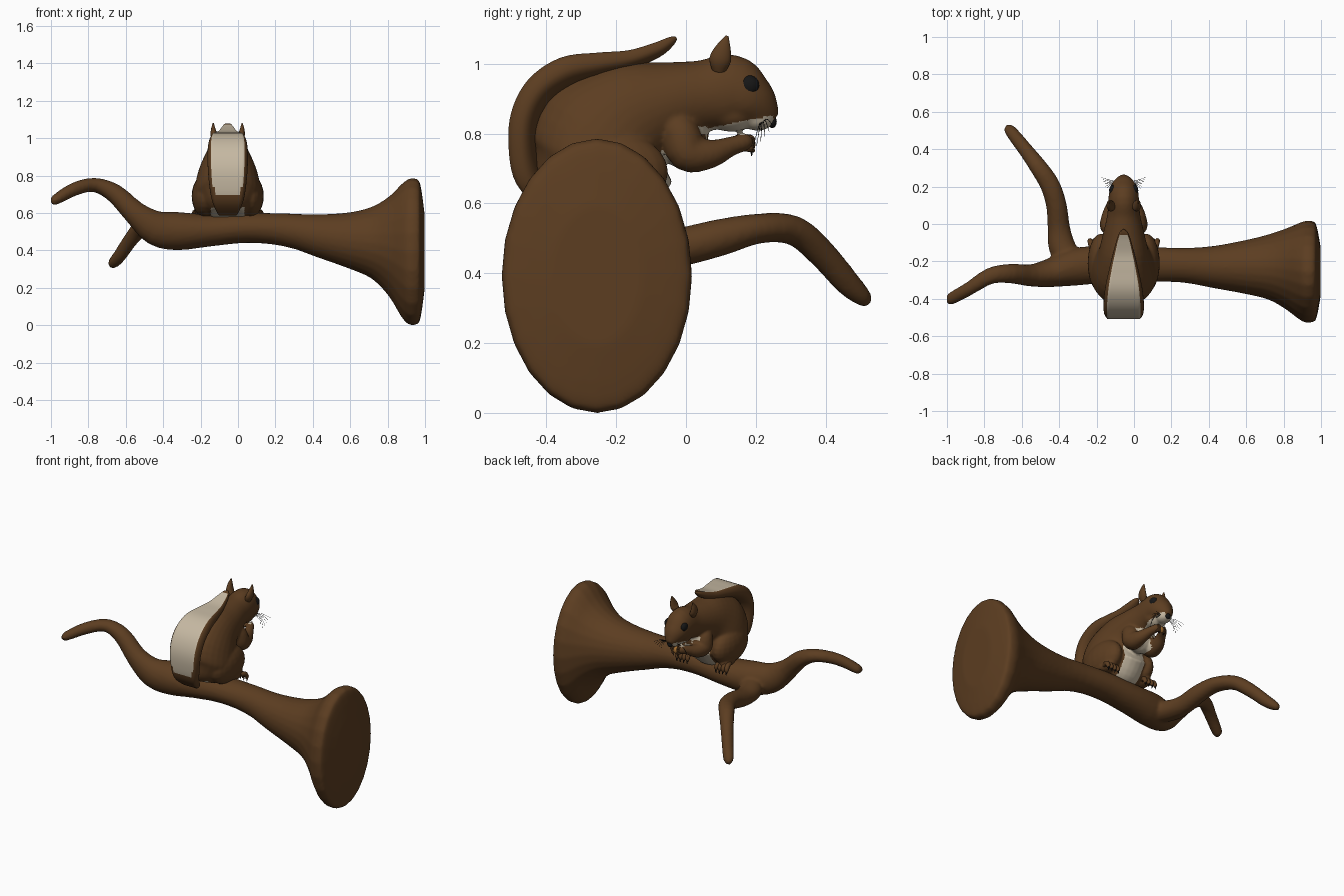
import bpy, bmesh, math
from mathutils import Vector, Matrix

X0 = -0.055  # animal's mirror plane


def mat(name, c):
    m = bpy.data.materials.new(name)
    m.diffuse_color = (*c, 1)
    return m


BROWN = mat("bark brown", (0.107, 0.047, 0.015))
CREAM = mat("cream fur", (0.56, 0.48, 0.36))
BLACK = mat("black", (0.008, 0.008, 0.008))
AMBER = mat("nut amber", (0.35, 0.15, 0.03))


def spline(keys, steps):
    """Catmull-Rom through tuples of any length."""
    out, n = [], len(keys)
    for i in range(n - 1):
        p = [keys[max(0, min(n - 1, i + k))] for k in (-1, 0, 1, 2)]
        for s in range(steps):
            t = s / steps
            out.append([0.5 * (2 * b + (c - a) * t + (2 * a - 5 * b + 4 * c - d) * t * t
                               + (3 * b - a - 3 * c + d) * t ** 3) for a, b, c, d in zip(*p)])
    out.append(list(keys[-1]))
    return out


def loft(bm, keys, ref, sides=24, steps=4, upright_from=9, flat=False):
    """Elliptical sections (x, y, z, half width along ref, other half width)."""
    pts = spline(keys, steps)
    pos = [Vector(p[:3]) for p in pts]
    rings = []
    for i, p in enumerate(pts):
        t = (pos[min(i + 1, len(pos) - 1)] - pos[max(i - 1, 0)]).normalized()
        if p[0] > upright_from:
            t = Vector((1, 0, 0))
        a = Vector(ref)
        a = (a - t * a.dot(t)).normalized()
        b = t.cross(a)
        ra, rb = max(p[3], 0.0006), max(p[4], 0.0006)
        ring = []
        for j in range(sides):
            c, s = math.cos(2 * math.pi * j / sides), math.sin(2 * math.pi * j / sides)
            if flat:  # flattened outer side, fuller inner side
                s = max(s, -0.55) / 0.55 if s < 0 else 1.3 * s
            ring.append(bm.verts.new(pos[i] + a * ra * c + b * rb * s))
        rings.append(ring)
    for r, q in zip(rings, rings[1:]):
        for j in range(sides):
            k = (j + 1) % sides
            bm.faces.new((r[j], r[k], q[k], q[j]))
    bm.faces.new(rings[0][::-1])
    bm.faces.new(rings[-1])


def ball(bm, c, r):
    bmesh.ops.create_uvsphere(bm, u_segments=20, v_segments=12, radius=1,
                              matrix=Matrix.Translation(c) @ Matrix.Diagonal((*r, 1)))


def finish(bm, name, mats, angle=40):
    me = bpy.data.meshes.new(name)
    bm.to_mesh(me)
    bm.free()
    for m in mats:
        me.materials.append(m)
    me.shade_smooth()
    me.set_sharp_from_angle(angle=math.radians(angle))
    ob = bpy.data.objects.new(name, me)
    bpy.context.collection.objects.link(ob)
    return ob


def fuse(bm, name, mats, voxel, soften):
    """Merge overlapping solids into one smooth skin."""
    raw = finish(bm, "source", mats)
    rm = raw.modifiers.new("fuse", "REMESH")
    rm.mode, rm.voxel_size = "VOXEL", voxel
    sm = raw.modifiers.new("soften", "SMOOTH")
    sm.factor, sm.iterations = 0.5, soften
    me = bpy.data.meshes.new_from_object(raw.evaluated_get(bpy.context.evaluated_depsgraph_get()))
    bpy.data.objects.remove(raw)
    me.materials.clear()
    for m in mats:
        me.materials.append(m)
    me.shade_smooth()
    me.name = name
    bpy.context.collection.objects.link(bpy.data.objects.new(name, me))
    return me


# main branch with flared sawn end, and forked side branch
bm = bmesh.new()
loft(bm, [(-1.0, -0.405, 0.66, 0.014, 0.012), (-0.98, -0.40, 0.668, 0.032, 0.027),
          (-0.88, -0.345, 0.725, 0.036, 0.036), (-0.77, -0.278, 0.75, 0.044, 0.038),
          (-0.66, -0.265, 0.705, 0.052, 0.051), (-0.55, -0.275, 0.60, 0.059, 0.064),
          (-0.44, -0.26, 0.52, 0.078, 0.093), (-0.32, -0.23, 0.503, 0.10, 0.102),
          (-0.15, -0.215, 0.507, 0.10, 0.086), (0.05, -0.215, 0.52, 0.095, 0.08),
          (0.25, -0.22, 0.51, 0.092, 0.088), (0.42, -0.23, 0.478, 0.112, 0.114),
          (0.60, -0.23, 0.452, 0.145, 0.152), (0.72, -0.23, 0.44, 0.175, 0.195),
          (0.81, -0.24, 0.42, 0.215, 0.27), (0.87, -0.25, 0.40, 0.25, 0.35),
          (0.91, -0.255, 0.393, 0.270, 0.388), (0.95, -0.255, 0.393, 0.271, 0.391),
          (0.975, -0.255, 0.393, 0.25, 0.36), (0.998, -0.255, 0.393, 0.13, 0.2)],
     (0, 1, 0), 24, 3, upright_from=0.3)
loft(bm, [(-0.33, -0.23, 0.49, 0.07, 0.07), (-0.385, -0.12, 0.475, 0.072, 0.06),
          (-0.402, -0.02, 0.475, 0.06, 0.056), (-0.415, 0.1, 0.503, 0.055, 0.053),
          (-0.45, 0.21, 0.528, 0.053, 0.043), (-0.515, 0.31, 0.522, 0.047, 0.043),
          (-0.575, 0.39, 0.455, 0.039, 0.041), (-0.63, 0.46, 0.375, 0.035, 0.037),
          (-0.665, 0.505, 0.332, 0.031, 0.027), (-0.673, 0.525, 0.314, 0.016, 0.014)], (1, 0, 0), 20)
fuse(bm, "branch", [BROWN], 0.011, 3)

# body, head, haunches and arms fused into one skin
bm = bmesh.new()
loft(bm, [(X0, -0.31, 0.595, 0.09, 0.11), (X0, -0.295, 0.63, 0.14, 0.16),
          (X0, -0.26, 0.69, 0.18, 0.20), (X0, -0.22, 0.78, 0.166, 0.218),
          (X0, -0.15, 0.85, 0.135, 0.168), (X0, -0.05, 0.888, 0.11, 0.12),
          (X0, 0.05, 0.908, 0.088, 0.102), (X0, 0.13, 0.918, 0.082, 0.108),
          (X0, 0.185, 0.893, 0.074, 0.079), (X0, 0.225, 0.862, 0.05, 0.052),
          (X0, 0.252, 0.84, 0.022, 0.022)], (1, 0, 0), 32)
ball(bm, (X0, 0.205, 0.842), (0.045, 0.05, 0.034))
ball(bm, (X0, 0.13, 0.855), (0.066, 0.075, 0.05))
ball(bm, (X0, -0.01, 0.79), (0.085, 0.075, 0.09))
for s in (-1, 1):
    ball(bm, (X0 + s * 0.12, -0.21, 0.69), (0.073, 0.16, 0.115))
    ball(bm, (X0 + s * 0.14, -0.155, 0.607), (0.038, 0.07, 0.03))
    loft(bm, [(X0 + s * x, y, z, r, r) for x, y, z, r in (
        (0.055, -0.05, 0.84, 0.04), (0.066, -0.015, 0.80, 0.055), (0.072, 0.005, 0.745, 0.056),
        (0.066, 0.07, 0.742, 0.042), (0.045, 0.13, 0.764, 0.028), (0.026, 0.17, 0.776, 0.025),
        (0.02, 0.19, 0.782, 0.013))], (1, 0, 0.01), 16)
me = fuse(bm, "squirrel_body", [BROWN, CREAM], 0.0075, 6)
for f in me.polygons:
    (x, y, z), n = f.center, f.normal
    dx = abs(x - X0)
    belly = dx < 0.075 and -0.22 < y < 0.06 and z < 0.82 and (n.y > 0.2 or n.z < -0.2)
    arm = dx > 0.035 and z < 0.80 and y > -0.03
    muzzle = 0.06 < y < 0.25 and 0.796 < z < 0.815 + (y - 0.06) * 0.2
    rump = n.z < -0.5 and z < 0.63 and dx < 0.09 and y < -0.2
    f.material_index = int((belly and not arm) or muzzle or rump)

# tail curled over the back, cream stripe on its outer side
bm = bmesh.new()
SIDES = 32
loft(bm, [(X0, -0.40, 0.60, 0.055, 0.02), (X0, -0.455, 0.67, 0.085, 0.034),
          (X0, -0.472, 0.76, 0.10, 0.036), (X0, -0.464, 0.85, 0.107, 0.038),
          (X0, -0.422, 0.928, 0.108, 0.04), (X0, -0.345, 0.98, 0.1, 0.04),
          (X0, -0.25, 1.0, 0.08, 0.032), (X0, -0.16, 1.015, 0.058, 0.024),
          (X0, -0.085, 1.042, 0.038, 0.019), (X0, -0.045, 1.065, 0.022, 0.012),
          (X0, -0.028, 1.075, 0.006, 0.004)], (1, 0, 0), SIDES, 5, flat=True)
tail = finish(bm, "tail", [BROWN, CREAM], 60)
for f in tail.data.polygons:
    w = 2 * math.pi * (f.index % SIDES + 0.5) / SIDES
    z, y = f.center.z, f.center.y
    edge = 0.8 if z > 0.74 else 0.65
    if math.sin(w) < 0 and abs(math.cos(w)) < edge and z > 0.7 and y < -0.06:
        f.material_index = 1

# ears
bm = bmesh.new()
for s in (-1, 1):
    loft(bm, [(X0 + s * x, y, z, a, b) for x, y, z, a, b in (
        (0.058, 0.095, 0.985, 0.02, 0.022), (0.072, 0.098, 1.012, 0.019, 0.031),
        (0.077, 0.107, 1.045, 0.013, 0.022), (0.077, 0.118, 1.08, 0.003, 0.004))], (1, 0, 0), 16)
finish(bm, "ears", [BROWN])

# eyes and nose
bm = bmesh.new()
for s in (-1, 1):
    ball(bm, (X0 + s * 0.057, 0.18, 0.938), (0.021, 0.03, 0.029))
finish(bm, "eyes", [BLACK])
bm = bmesh.new()
ball(bm, (X0, 0.247, 0.834), (0.018, 0.013, 0.018))
finish(bm, "nose", [BLACK])

# nut held in the paws
bm = bmesh.new()
ball(bm, (X0, 0.182, 0.77), (0.02, 0.017, 0.022))
finish(bm, "nut", [AMBER])

# toes, fingers, claws and whiskers
digits, claws, whiskers = bmesh.new(), bmesh.new(), bmesh.new()
for s in (-1, 1):
    for k in (-1.5, -0.5, 0.5, 1.5):
        def foot(u, y, z, r):
            return (X0 + s * (0.143 + k * u), y, z, r, r)
        loft(digits, [foot(0.017, -0.14, 0.605, 0.013), foot(0.022, -0.105, 0.602, 0.015),
                      foot(0.025, -0.088, 0.58, 0.013), foot(0.025, -0.09, 0.562, 0.005)], (1, 0, 0), 10)
        loft(claws, [foot(0.025, -0.088, 0.57, 0.006), foot(0.025, -0.082, 0.558, 0.004),
                     foot(0.025, -0.088, 0.546, 0.001)], (1, 0, 0), 6)

        def hand(u, y, z, r):
            return (X0 + s * u, y, z + k * 0.011, r, r)
        loft(digits, [hand(0.03, 0.155, 0.774, 0.009), hand(0.023, 0.186, 0.772, 0.008),
                      hand(0.012, 0.194, 0.766, 0.004)], (0, 0, 1), 8)
        loft(claws, [hand(0.02, 0.188, 0.766, 0.004), hand(0.012, 0.188, 0.752, 0.001)], (0, 1, 0), 6)
    for k in range(6):
        d = k / 5
        loft(whiskers, [(X0 + s * 0.03, 0.225 - 0.012 * d, 0.838 - 0.006 * d, 0.0013, 0.0013),
                        (X0 + s * 0.075, 0.235 - 0.03 * d, 0.84 - 0.03 * d, 0.0011, 0.0011),
                        (X0 + s * (0.12 - 0.03 * d), 0.25 - 0.06 * d, 0.82 - 0.07 * d, 0.0007, 0.0007)],
             (0, 0, 1), 4, 3)
finish(digits, "toes_and_fingers", [BROWN])
finish(claws, "claws", [BLACK])
finish(whiskers, "whiskers", [BLACK])
